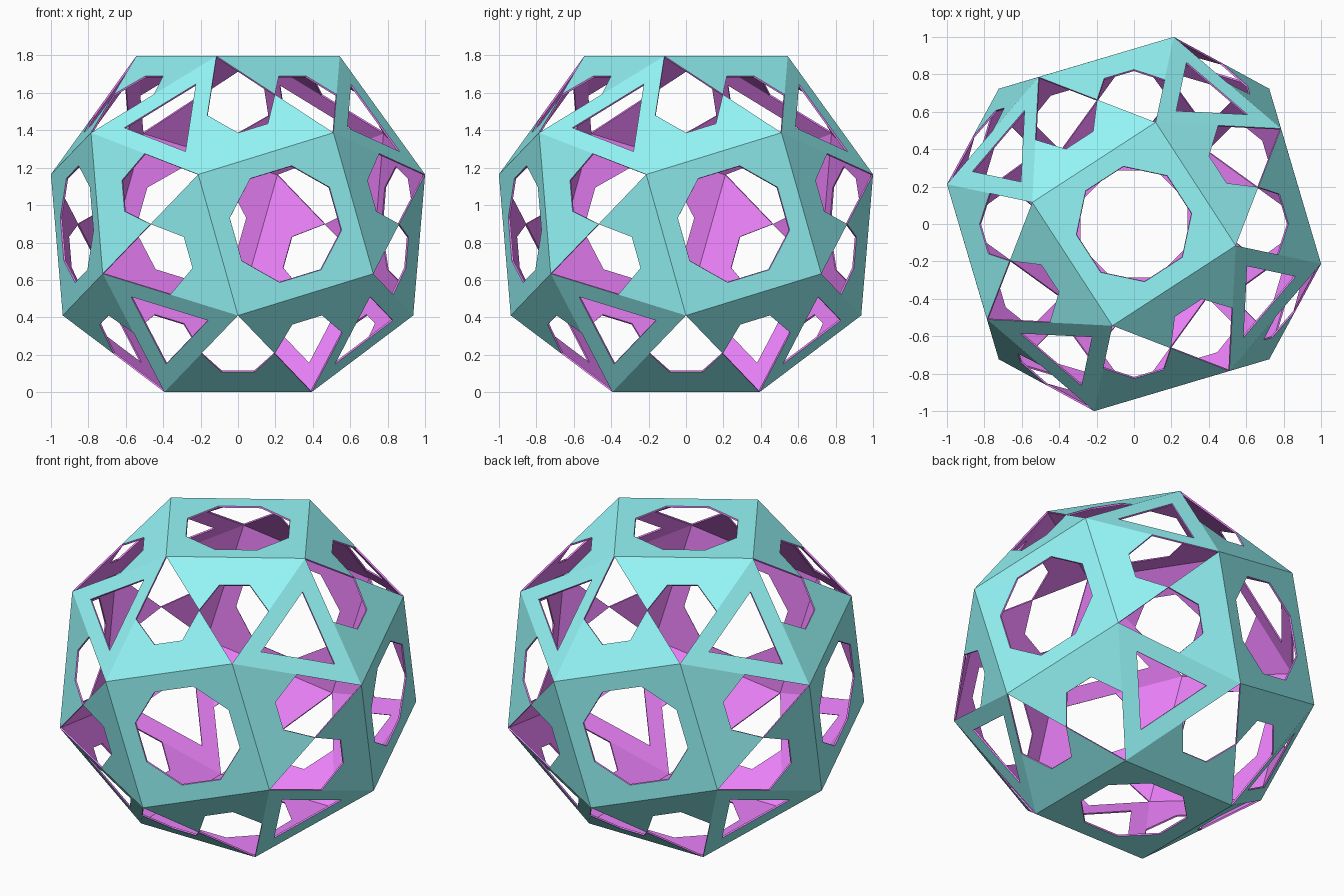
import bpy, bmesh, math
from itertools import combinations
from mathutils import Vector

if "Cube" in bpy.data.objects:
    bpy.data.objects.remove(bpy.data.objects["Cube"])

T = 1.839287            # tribonacci constant, defines the snub cube
S = 0.4885              # overall scale
INNER = 0.99            # inner skin size relative to the outer one

# Snub cube corners: six rings of four (height, radius, turn)
r1, r2, r3 = math.hypot(1, 1/T), math.hypot(T, 1/T), math.hypot(1, T)
rings = [(T, r1, 78), (1, r2, 33), (1/T, r3, 78),
         (-1/T, r3, 45), (-1, r2, 0), (-T, r1, 45)]
pts = []
for z, r, a in rings:
    for k in range(4):
        w = math.radians(a + 90 * k)
        pts.append(Vector((r * math.cos(w), r * math.sin(w), z)) * S)

# Edges, triangles and squares found from neighbour distance
n = len(pts)
shortest = min((a - b).length for a, b in combinations(pts, 2))
edges = {e for e in combinations(range(n), 2)
         if (pts[e[0]] - pts[e[1]]).length < shortest * 1.1}
tris = [t for t in combinations(range(n), 3)
        if all(e in edges for e in combinations(t, 2))]
square_edges = {e for e in edges if sum(set(e) <= set(t) for t in tris) == 1}
squares = set()
for v in range(n):
    near = [a + b - v for a, b in square_edges if v in (a, b)]
    far = [w for w in range(n) if w != v and
           all(tuple(sorted((w, u))) in square_edges for u in near)]
    squares.add(min([(v, near[0], far[0], near[1])], key=lambda q: q))
squares = {frozenset(q): q for q in squares}.values()

polys = []


def add(*loop):
    """Store a face with its loop turned outward."""
    c = sum(loop, Vector()) / len(loop)
    nrm = (loop[1] - loop[0]).cross(loop[2] - loop[0])
    polys.append(list(loop) if nrm.dot(c) > 0 else list(loop)[::-1])


# Square panels with octagonal windows
for q in squares:
    v = [pts[i] for i in q]
    c = sum(v, Vector()) / 4
    ax, ay = (v[0] - c).normalized(), (v[1] - c).normalized()
    o = [c + 0.314 * (ax * math.cos(w) + ay * math.sin(w))
         for w in (math.radians(-22.5 + 45 * k) for k in range(8))]
    for i in range(4):
        j = (i + 1) % 4
        add(v[i], v[j], o[2 * j], o[2 * i + 1])
        add(v[i], o[2 * i + 1], o[2 * i])

# Triangular panels
for t in tris:
    v = [pts[i] for i in t]
    c = sum(v, Vector()) / 3
    on_square = [e for e in combinations(t, 2) if e in square_edges]
    if not on_square:
        # plain frame with triangular window
        h = [c + (p - c) * 0.57 for p in v]
        for i in range(3):
            j = (i + 1) % 3
            m = (v[i] + v[j]) / 2
            add(v[i], m, h[i])
            add(m, v[j], h[j])
            add(m, h[j], h[i])
    else:
        # notched panel, cut open from the corner opposite the square
        q, r = (pts[i] for i in on_square[0])
        p = pts[(set(t) - set(on_square[0])).pop()]
        xq, xr = (c + (s - c) * 0.22 for s in (q, r))
        add(q, r, xr, xq)
        add(r, (p + r) / 2, xr)
        add(q, xq, (p + q) / 2)

# Thin shell: outer skin, inner skin and rims
bm = bmesh.new()
for loop in polys:
    bm.faces.new([bm.verts.new(p) for p in loop])
bmesh.ops.remove_doubles(bm, verts=bm.verts, dist=1e-4)
outer = list(bm.faces)
rims = [(l.vert, l.link_loop_next.vert) for f in outer for l in f.loops
        if l.edge.is_boundary]
inner = {v: bm.verts.new(v.co * INNER) for v in list(bm.verts)}
for f in outer:
    bm.faces.new([inner[v] for v in reversed(f.verts)]).material_index = 1
for a, b in rims:
    bm.faces.new([b, a, inner[a], inner[b]]).material_index = 1
bmesh.ops.translate(bm, verts=bm.verts, vec=(0, 0, T * S))

mesh = bpy.data.meshes.new("pierced_ball")
bm.to_mesh(mesh)
bm.free()
ball = bpy.data.objects.new("pierced_ball", mesh)
bpy.context.collection.objects.link(ball)
for name, col in (("shell_outside", (0.3, 0.92, 0.93, 1)),
                  ("shell_inside", (0.83, 0.22, 0.95, 1))):
    mat = bpy.data.materials.new(name)
    mat.diffuse_color = col
    mat.use_nodes = True
    mat.node_tree.nodes["Principled BSDF"].inputs["Base Color"].default_value = mat.diffuse_color
    mesh.materials.append(mat)
